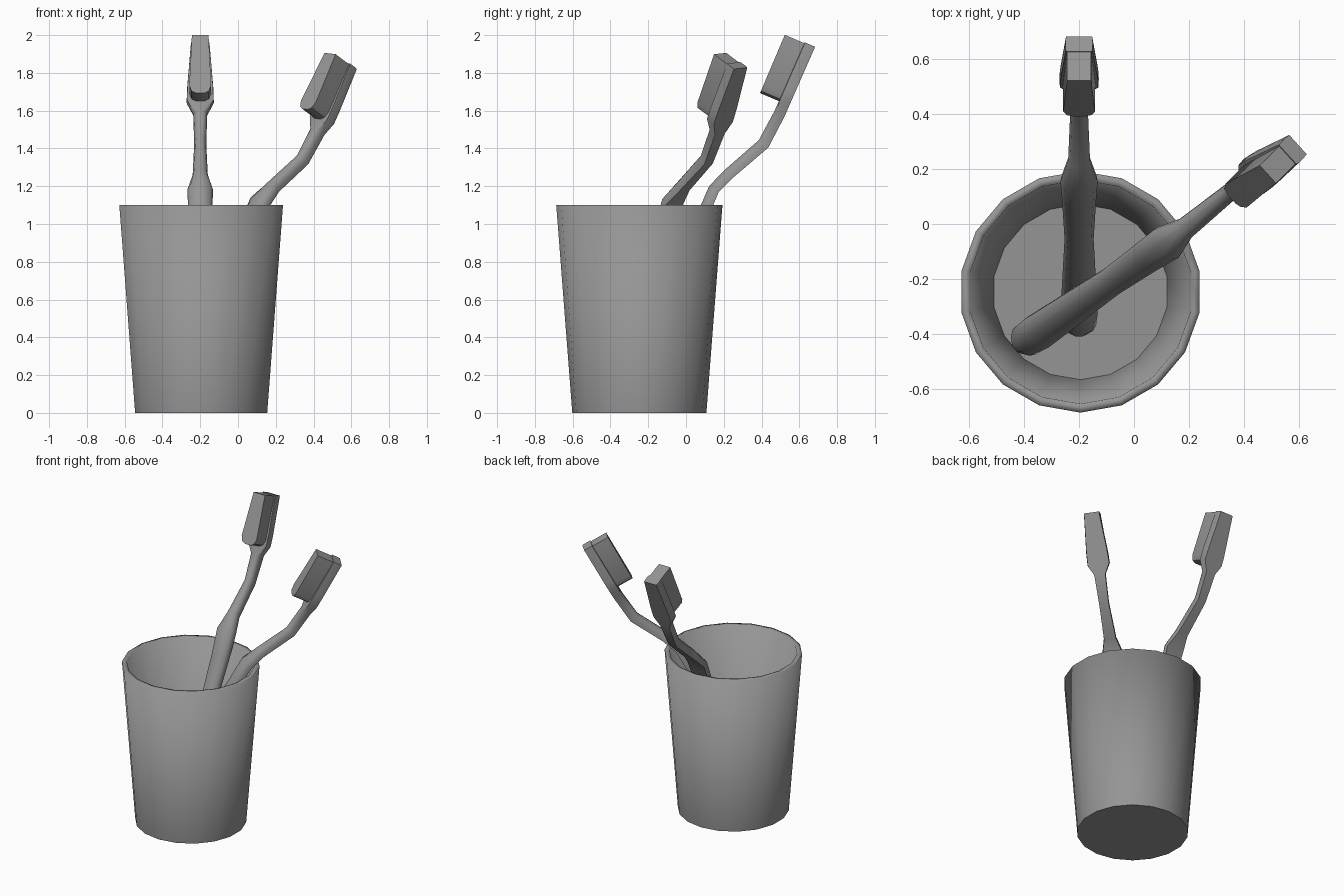
import bpy, bmesh, math
from mathutils import Matrix, Vector

if "Cube" in bpy.data.objects:
    bpy.data.objects.remove(bpy.data.objects["Cube"])

grey = bpy.data.materials.new("mid_grey")
grey.use_nodes = True
grey.diffuse_color = (0.3, 0.3, 0.3, 1)
grey.node_tree.nodes["Principled BSDF"].inputs["Base Color"].default_value = (0.3, 0.3, 0.3, 1)


def finish(bm, name):
    bmesh.ops.recalc_face_normals(bm, faces=bm.faces)
    for f in bm.faces:
        f.smooth = True
    mesh = bpy.data.meshes.new(name)
    bm.to_mesh(mesh)
    bm.free()
    mesh.materials.append(grey)
    ob = bpy.data.objects.new(name, mesh)
    bpy.context.collection.objects.link(ob)
    return ob


def smooth_by_angle(ob, degrees):
    bpy.ops.object.select_all(action="DESELECT")
    ob.select_set(True)
    bpy.context.view_layer.objects.active = ob
    bpy.ops.object.shade_smooth_by_angle(angle=math.radians(degrees))


def loft(bm, rings):
    """Skin closed rings of equal length and cap both ends."""
    loops = [[bm.verts.new(p) for p in ring] for ring in rings]
    for a, b in zip(loops, loops[1:]):
        for i in range(len(a)):
            j = (i + 1) % len(a)
            bm.faces.new((a[i], a[j], b[j], b[i]))
    caps = [bm.faces.new(loops[0]), bm.faces.new(loops[-1])]
    return caps


# Tumbler: outer wall, rim, inner wall and floor, with soft rim
SIDES = 18
bm = bmesh.new()
cup_rings = []
for r, z in [(0.355, 0), (0.44, 1.1), (0.408, 1.1), (0.32, 0.035)]:
    ring = []
    for i in range(SIDES):
        a = 2 * math.pi * i / SIDES + math.pi / 2
        ring.append((-0.195 + r * math.cos(a), -0.247 + r * math.sin(a), z))
    cup_rings.append(ring)
for cap in loft(bm, cup_rings):
    for e in cap.edges:
        e.smooth = False
finish(bm, "cup")

# Handle stations in the brush plane: y, z, half width, half thickness, roundness
BASE = Vector((0, -0.385, 0.05))
STATIONS = [
    (-0.392, 0.045, 0.035, 0.022, 1), (-0.375, 0.08, 0.062, 0.032, 1),
    (-0.33, 0.18, 0.068, 0.034, 1), (-0.06, 0.75, 0.053, 0.031, 1),
    (0.08, 1.03, 0.062, 0.031, 1), (0.147, 1.185, 0.068, 0.031, 1),
    (0.225, 1.265, 0.040, 0.031, 1), (0.41, 1.425, 0.032, 0.033, 1),
    (0.495, 1.585, 0.037, 0.031, 0.7), (0.522, 1.645, 0.072, 0.030, 0.15),
    (0.553, 1.715, 0.070, 0.030, 0.15), (0.656, 1.95, 0.050, 0.030, 0.15),
]


def section(hw, ht, roundness):
    """Flat back, rounded front; a low roundness makes it a box."""
    pts = [(-0.95 * hw, -ht), (0.95 * hw, -ht)]
    for k in range(6):
        a = math.radians(36 * k)
        x = math.copysign(abs(math.cos(a)) ** roundness, math.cos(a))
        n = -0.2 + 1.2 * max(math.sin(a), 0) ** roundness
        pts.append((x * hw, n * ht))
    return pts


def make_handle(name):
    bm = bmesh.new()
    path = [Vector((0, s[0], s[1])) for s in STATIONS]
    rings = []
    for i, (y, z, hw, ht, rnd) in enumerate(STATIONS):
        before = path[i] - path[max(i - 1, 0)]
        after = path[min(i + 1, len(path) - 1)] - path[i]
        t = (before.normalized() + after.normalized()).normalized()
        front = Vector((0, -t.z, t.y))
        rings.append([path[i] + Vector((x, 0, 0)) + front * n
                      for x, n in section(hw, ht, rnd)])
    loft(bm, rings)
    return finish(bm, name)


def make_bristles(name):
    """Tapered block with a rounded lower end, standing on the head."""
    bm = bmesh.new()
    along = Vector((0, 0.39, 0.92)).normalized()
    front = Vector((0, -along.z, along.y))
    origin = Vector((0, 0.498, 1.648))
    right = [(0.022, 0), (0.045, 0.012), (0.058, 0.045), (0.044, 0.335)]
    outline = right + [(-x, d) for x, d in reversed(right)]
    rings = [[origin + Vector((x, 0, 0)) + along * d + front * h
              for x, d in outline] for h in (-0.02, 0.115)]
    loft(bm, rings)
    return finish(bm, name)


# Brush axis runs from the handle end to the head tip
axis = Vector((0, 1.068, 1.877))
rest = Matrix.Translation((-0.2, 0, 0))
leaning = (Matrix.Translation((-0.415, -0.44, 0.05))
           @ Matrix.Rotation(math.radians(-54.2), 4, "Z")
           @ Matrix.Rotation(math.radians(-5.6), 4, "X")
           @ Matrix.Rotation(math.radians(8), 4, axis)
           @ Matrix.Translation(-BASE))

for label, placement in (("back", rest), ("side", leaning)):
    for ob in (make_handle(label + "_toothbrush_handle"),
               make_bristles(label + "_toothbrush_bristles")):
        ob.data.transform(placement)
        smooth_by_angle(ob, 40)
